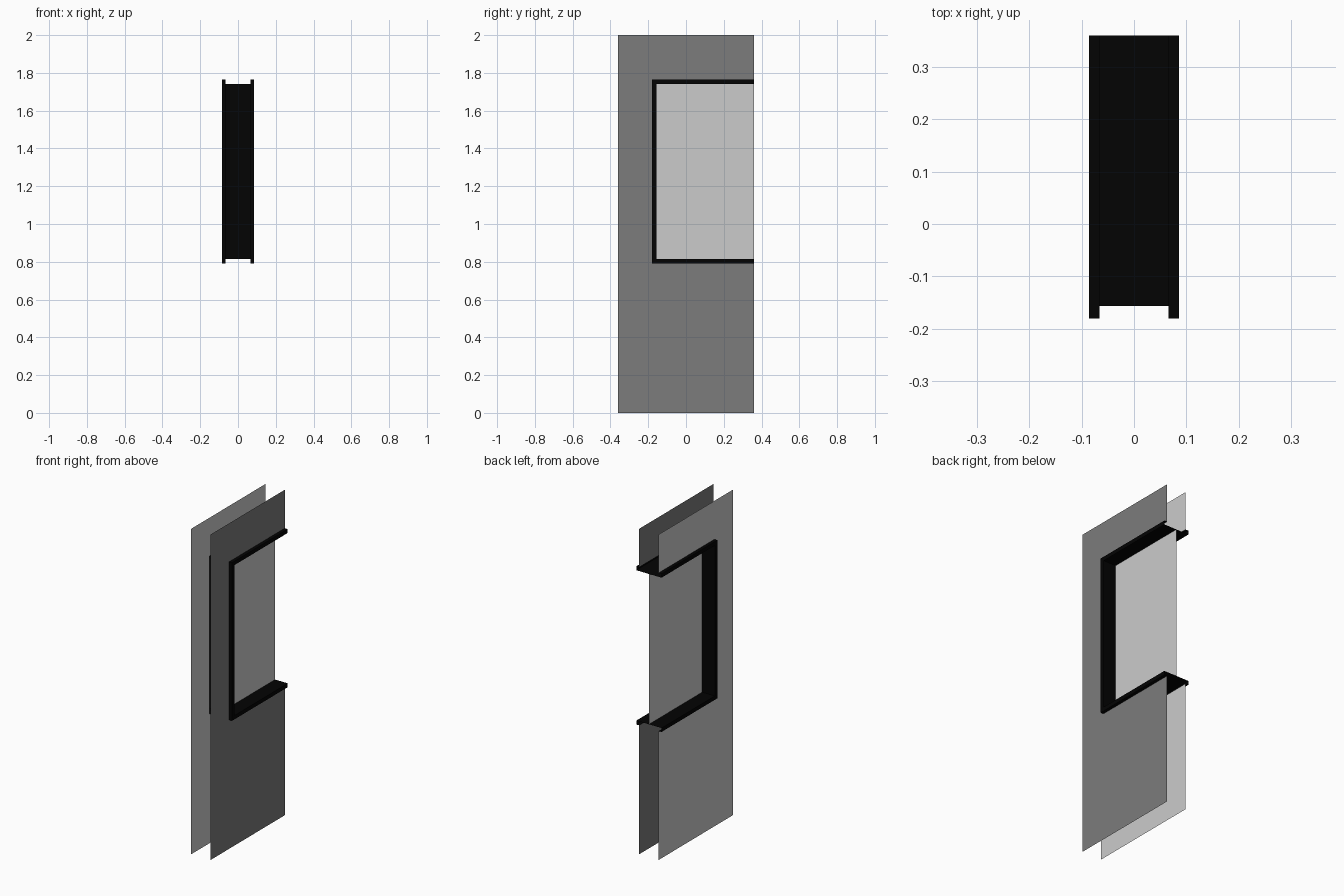
import bpy, bmesh

if "Cube" in bpy.data.objects:
    bpy.data.objects.remove(bpy.data.objects["Cube"])

WALL_X, TRIM_X = 0.066, 0.086
Y0, Y1 = -0.36, 0.36
IN_Y, IN_LO, IN_HI = -0.157, 0.816, 1.74
W = 0.024


def material(name, v):
    m = bpy.data.materials.new(name)
    m.diffuse_color = (v, v, v, 1)
    m.use_nodes = True
    m.node_tree.nodes["Principled BSDF"].inputs["Base Color"].default_value = m.diffuse_color
    return m


black = material("black_frame", 0.001)
dark = material("dark_grey", 0.20)
light = material("mid_grey", 0.55)


def build(name, verts, faces, mat):
    bm = bmesh.new()
    vs = [bm.verts.new(v) for v in verts]
    for f in faces:
        bm.faces.new([vs[i] for i in f])
    me = bpy.data.meshes.new(name)
    bm.to_mesh(me)
    bm.free()
    me.materials.append(mat)
    ob = bpy.data.objects.new(name, me)
    bpy.context.collection.objects.link(ob)
    return ob


def opening(x, w):
    # C-shaped path around the opening, offset outward by w
    return [(x, Y1, IN_HI + w), (x, IN_Y - w, IN_HI + w),
            (x, IN_Y - w, IN_LO - w), (x, Y1, IN_LO - w)]


# Wall skins with the notch left for the window, facing outward
for name, s, mat in (("right_wall", 1, dark), ("left_wall", -1, light)):
    x = s * WALL_X
    outline = [(x, Y0, 0), (x, Y1, 0)] + opening(x, W)[::-1] + [(x, Y1, 2), (x, Y0, 2)]
    build(name, outline, [range(8) if s > 0 else range(7, -1, -1)], mat)

# Window frame: raised trim on both faces joined by the deep reveal
profile = [(WALL_X, W), (TRIM_X, W), (TRIM_X, 0), (-TRIM_X, 0), (-TRIM_X, W), (-WALL_X, W)]
verts = [v for x, w in profile for v in opening(x, w)]
faces = [(4 * i + j, 4 * i + j + 1, 4 * i + j + 5, 4 * i + j + 4)
         for i in range(len(profile) - 1) for j in range(3)]
build("window_frame", verts, faces, black)

# Single pane in the middle of the wall, facing left
build("window_pane", opening(0, 0), [(3, 2, 1, 0)], light)
